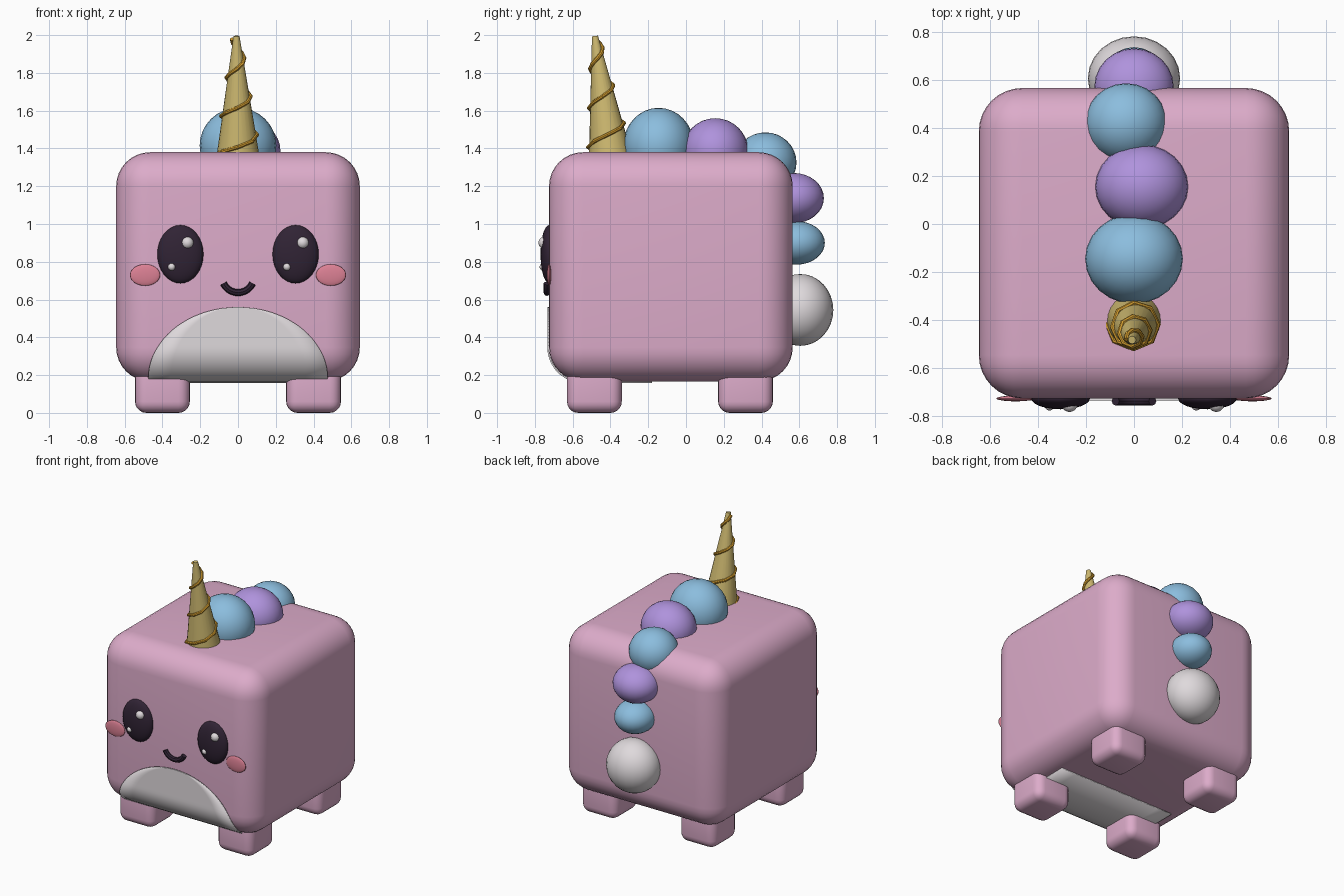
import bpy
import bmesh
import math
from mathutils import Matrix, Vector

if "Cube" in bpy.data.objects:
    bpy.data.objects.remove(bpy.data.objects["Cube"], do_unlink=True)


def material(name, r, g, b):
    m = bpy.data.materials.new(name)
    m.use_nodes = True
    m.diffuse_color = (r, g, b, 1)
    bsdf = next(n for n in m.node_tree.nodes if n.type == "BSDF_PRINCIPLED")
    bsdf.inputs["Base Color"].default_value = (r, g, b, 1)
    bsdf.inputs["Roughness"].default_value = 0.6
    return m


PINK = material("soft pink", 0.72, 0.41, 0.59)
WHITE = material("off white", 0.74, 0.70, 0.72)
BLUE = material("sky blue", 0.26, 0.51, 0.73)
PURPLE = material("lilac", 0.43, 0.29, 0.72)
DARK = material("dark plum", 0.03, 0.017, 0.035)
BLUSH = material("blush", 0.72, 0.22, 0.30)
HORN = material("pale gold", 0.61, 0.48, 0.16)
GOLD = material("deep gold", 0.67, 0.35, 0.03)


def finish(obj, name, mat):
    obj.name = name
    obj.data.name = name
    obj.data.materials.clear()
    obj.data.materials.append(mat)
    return obj


def mesh_object(name, bm, mat, smooth=True):
    mesh = bpy.data.meshes.new(name)
    for f in bm.faces:
        f.smooth = smooth
    bm.to_mesh(mesh)
    bm.free()
    obj = bpy.data.objects.new(name, mesh)
    bpy.context.collection.objects.link(obj)
    return finish(obj, name, mat)


def rounded_box(name, centre, size, radius, segments, mat):
    bm = bmesh.new()
    bmesh.ops.create_cube(bm, size=1)
    bmesh.ops.scale(bm, vec=size, verts=bm.verts)
    bmesh.ops.bevel(bm, geom=bm.edges[:], offset=radius, segments=segments,
                    profile=0.5, affect="EDGES")
    bmesh.ops.translate(bm, vec=centre, verts=bm.verts)
    return mesh_object(name, bm, mat)


def ball(name, centre, radii, mat):
    bm = bmesh.new()
    bmesh.ops.create_uvsphere(bm, u_segments=24, v_segments=16, radius=1)
    bmesh.ops.scale(bm, vec=radii, verts=bm.verts)
    bmesh.ops.translate(bm, vec=centre, verts=bm.verts)
    return mesh_object(name, bm, mat)


def tube(name, points, radius, mat):
    curve = bpy.data.curves.new(name, "CURVE")
    curve.dimensions = "3D"
    curve.bevel_depth = radius
    curve.bevel_resolution = 2
    curve.use_fill_caps = True
    spline = curve.splines.new("POLY")
    spline.points.add(len(points) - 1)
    for p, co in zip(spline.points, points):
        p.co = (*co, 1)
    obj = bpy.data.objects.new(name, curve)
    bpy.context.collection.objects.link(obj)
    finish(obj, name, mat)
    bpy.ops.object.select_all(action="DESELECT")
    obj.select_set(True)
    bpy.context.view_layer.objects.active = obj
    bpy.ops.object.convert(target="MESH")
    bpy.ops.object.shade_smooth_by_angle(angle=math.radians(40))


# Body and legs
FRONT, BOTTOM, ROUND = -0.725, 0.167, 0.18
rounded_box("body", (0, -0.08, 0.7735), (1.29, 1.29, 1.213), ROUND, 8, PINK)
for side, x in (("left", 0.4), ("right", -0.4)):
    for end, y in (("front", -0.485), ("back", 0.315)):
        rounded_box(f"{end}_{side}_leg", (x, y, 0.14), (0.29, 0.29, 0.28),
                    0.06, 5, PINK)

# Belly patch: half oval on the front, wrapping under the body
lift = 0.009
radius = ROUND + lift
front, bottom = FRONT - lift, BOTTOM - lift
rows = []
steps = 28
for i in range(steps + 1):
    t = max(0.02, math.pi / 2 * i / steps)
    z = 0.18 + 0.38 * math.cos(t)
    drop = max(0, bottom + radius - z)
    y = front + radius - math.sqrt(radius ** 2 - drop ** 2)
    rows.append((0.475 * math.sin(t), y, z))
rows += [(0.475, front + radius * 0.75, bottom + 0.006),
         (0.475, front + radius, bottom), (0.475, -0.18, bottom)]
bm = bmesh.new()
grid = [[bm.verts.new((w * k / 4, y, z)) for k in range(-4, 5)] for w, y, z in rows]
for upper, lower in zip(grid, grid[1:]):
    for k in range(8):
        bm.faces.new((upper[k], lower[k], lower[k + 1], upper[k + 1]))
belly = mesh_object("belly_patch", bm, WHITE)
thick = belly.modifiers.new("thickness", "SOLIDIFY")
thick.thickness = 0.008
thick.offset = -1

# Eyes, highlights and cheeks
for side, s in (("left", 1), ("right", -1)):
    x = 0.305 * s
    ball(f"{side}_eye", (x, FRONT, 0.84), (0.122, 0.045, 0.154), DARK)
    ball(f"{side}_eye_highlight", (x + 0.037, -0.748, 0.9), (0.033,) * 3, WHITE)
    ball(f"{side}_eye_glint", (x - 0.046, -0.755, 0.773), (0.02,) * 3, WHITE)
    ball(f"{side}_cheek", (0.492 * s, FRONT, 0.73), (0.08, 0.012, 0.057), BLUSH)

# Smile
arc = [math.radians(-155 + 130 * i / 16) for i in range(17)]
tube("mouth", [(0.085 * math.cos(a), -0.736, 0.722 + 0.085 * math.sin(a))
               for a in arc], 0.018, DARK)

# Mane running down the back, ending in the tail
mane = [
    ((0.0, -0.145, 1.415), (0.203, 0.187, 0.2)),
    ((0.032, 0.155, 1.385), (0.193, 0.175, 0.175)),
    ((-0.033, 0.42, 1.325), (0.17, 0.165, 0.16)),
    ((0.0, 0.57, 1.137), (0.165, 0.16, 0.133)),
    ((0.0, 0.585, 0.9), (0.14, 0.15, 0.115)),
]
for i, (centre, radii) in enumerate(mane):
    ball(f"mane_tuft_{i + 1}", centre, radii, PURPLE if i % 2 else BLUE)
ball("tail", (0, 0.605, 0.545), (0.192, 0.175, 0.19), WHITE)

# Tilted horn
base, tip = Vector((0, -0.4, 1.35)), Vector((-0.008, -0.482, 1.995))
axis = tip - base
length = axis.length
place = Matrix.Translation(base) @ Vector((0, 0, 1)).rotation_difference(axis).to_matrix().to_4x4()
r0, r1 = 0.115, 0.016
bm = bmesh.new()
bmesh.ops.create_cone(bm, cap_ends=True, segments=24, radius1=r0, radius2=r1, depth=length)
bmesh.ops.translate(bm, vec=(0, 0, length / 2), verts=bm.verts)
bm.transform(place)
horn = mesh_object("horn", bm, HORN)
bpy.ops.object.select_all(action="DESELECT")
horn.select_set(True)
bpy.context.view_layer.objects.active = horn
bpy.ops.object.shade_smooth_by_angle(angle=math.radians(40))

# Gold cord spiralling up the horn
points = []
for i in range(25):
    a = math.radians(-180 + 45 * i)
    h = 0.02 + 0.205 * i / 8
    r = r0 + (r1 - r0) * h / length + 0.006
    points.append(place @ Vector((r * math.cos(a), r * math.sin(a), h)))
tube("horn_spiral", points, 0.011, GOLD)
